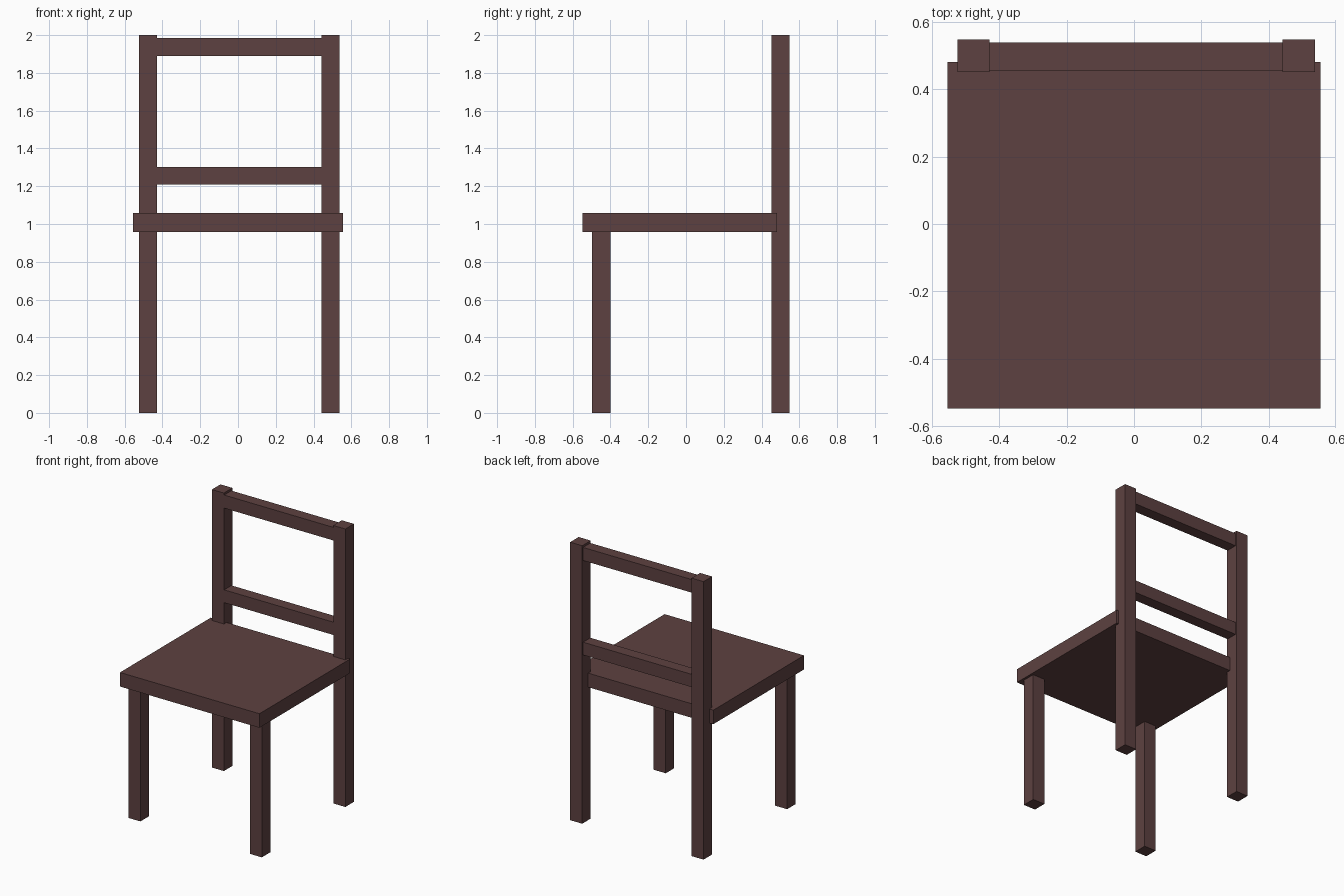
import bpy

if "Cube" in bpy.data.objects:
    bpy.data.objects.remove(bpy.data.objects["Cube"])

wood = bpy.data.materials.new("dark_wood")
wood.diffuse_color = (0.11, 0.053, 0.052, 1)
wood.use_nodes = True
wood.node_tree.nodes["Principled BSDF"].inputs["Base Color"].default_value = wood.diffuse_color


def box(name, x, y, z):
    """Box spanning the given (min, max) range on each axis."""
    spans = (x, y, z)
    bpy.ops.mesh.primitive_cube_add(size=1, location=[(a + b) / 2 for a, b in spans])
    obj = bpy.context.object
    obj.name = name
    obj.scale = [b - a for a, b in spans]
    bpy.ops.object.transform_apply(location=False, rotation=False, scale=True)
    obj.data.materials.append(wood)
    return obj


SEAT_Z = (0.957, 1.058)
LEG_X = {"left": (-0.524, -0.429), "right": (0.442, 0.538)}

# Seat board, notched into the back posts
box("seat", (-0.555, 0.555), (-0.549, 0.482), SEAT_Z)

# Front legs and full-height back posts
for side, x in LEG_X.items():
    box(f"front_leg_{side}", x, (-0.497, -0.401), (0, SEAT_Z[0]))
    box(f"back_post_{side}", x, (0.452, 0.549), (0, 2))

# Backrest rails between the posts
rail_x = (LEG_X["left"][1], LEG_X["right"][0])
for name, z in (("lower_back_rail", (1.21, 1.302)), ("upper_back_rail", (1.89, 1.984))):
    box(name, rail_x, (0.456, 0.539), z)
